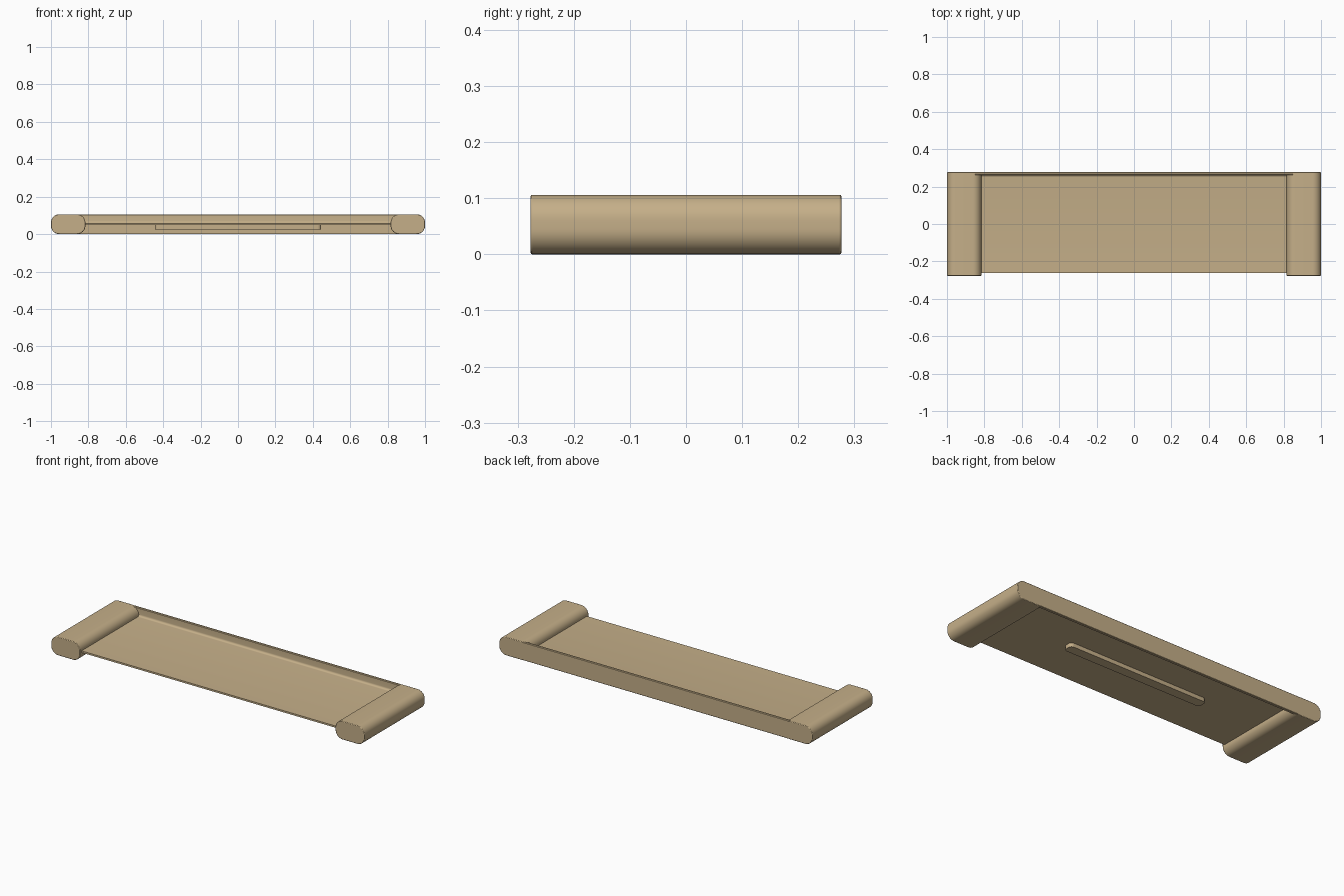
import bpy, bmesh, math

if "Cube" in bpy.data.objects:
    bpy.data.objects.remove(bpy.data.objects["Cube"])

tan = bpy.data.materials.new("warm tan")
tan.diffuse_color = (0.56, 0.43, 0.25, 1)
tan.use_nodes = True
tan.node_tree.nodes["Principled BSDF"].inputs["Base Color"].default_value = tan.diffuse_color


def rounded_rect(cu, cv, w, h, r, steps=10):
    """Outline of a rounded rectangle centred on (cu, cv)."""
    pts = []
    for k, (su, sv) in enumerate([(1, 1), (-1, 1), (-1, -1), (1, -1)]):
        for i in range(steps + 1):
            a = math.pi / 2 * (k + i / steps)
            pts.append((cu + su * (w / 2 - r) + r * math.cos(a),
                        cv + sv * (h / 2 - r) + r * math.sin(a)))
    return pts


def extrude(name, outline, axis, lo, hi, bevel=0.0):
    """Sweep a closed outline along an axis from lo to hi."""
    place = {"x": lambda u, v, t: (t, u, v),
             "y": lambda u, v, t: (u, t, v),
             "z": lambda u, v, t: (u, v, t)}[axis]
    bm = bmesh.new()
    face = bm.faces.new([bm.verts.new(place(u, v, lo)) for u, v in outline])
    top = bmesh.ops.extrude_face_region(bm, geom=[face])["geom"]
    bmesh.ops.translate(bm, vec=place(0, 0, hi - lo),
                        verts=[g for g in top if isinstance(g, bmesh.types.BMVert)])
    bmesh.ops.recalc_face_normals(bm, faces=bm.faces)
    mesh = bpy.data.meshes.new(name)
    bm.to_mesh(mesh)
    bm.free()
    mesh.materials.append(tan)
    ob = bpy.data.objects.new(name, mesh)
    bpy.context.collection.objects.link(ob)
    if bevel:
        mod = ob.modifiers.new("soft edges", "BEVEL")
        mod.width, mod.segments, mod.limit_method = bevel, 2, "ANGLE"
        mod.angle_limit = math.radians(50)
    bpy.ops.object.select_all(action="DESELECT")
    ob.select_set(True)
    bpy.context.view_layer.objects.active = ob
    bpy.ops.object.shade_smooth_by_angle(angle=math.radians(35))
    return ob


# Rounded end bars running front to back
for side, sx in (("left", -1), ("right", 1)):
    extrude(side + "_end_bar", rounded_rect(sx * 0.908, 0.055, 0.184, 0.106, 0.045),
            "y", -0.277, 0.277, bevel=0.003)

# Tray floor and back wall as one profile, with a small fillet at the inside corner
r = 0.012
fillet = [(0.262 - r + r * math.sin(a), 0.06 + r - r * math.cos(a))
          for a in (math.pi / 2 * i / 6 for i in range(7))]
profile = ([(-0.262, 0.05), (-0.262, 0.06)] + fillet +
           [(0.262, 0.105), (0.265, 0.108), (0.274, 0.108), (0.277, 0.105),
            (0.277, 0.005), (0.275, 0.003), (0.262, 0.003), (0.262, 0.05)])
extrude("tray_floor_and_back_wall", profile, "x", -0.85, 0.85)

# Shallow rounded strip under the floor
extrude("underside_strip", rounded_rect(0, 0.008, 0.89, 0.056, 0.02), "z", 0.027, 0.052)

# Rest the whole model on the ground
for ob in bpy.context.collection.objects:
    ob.location.z = -0.002
